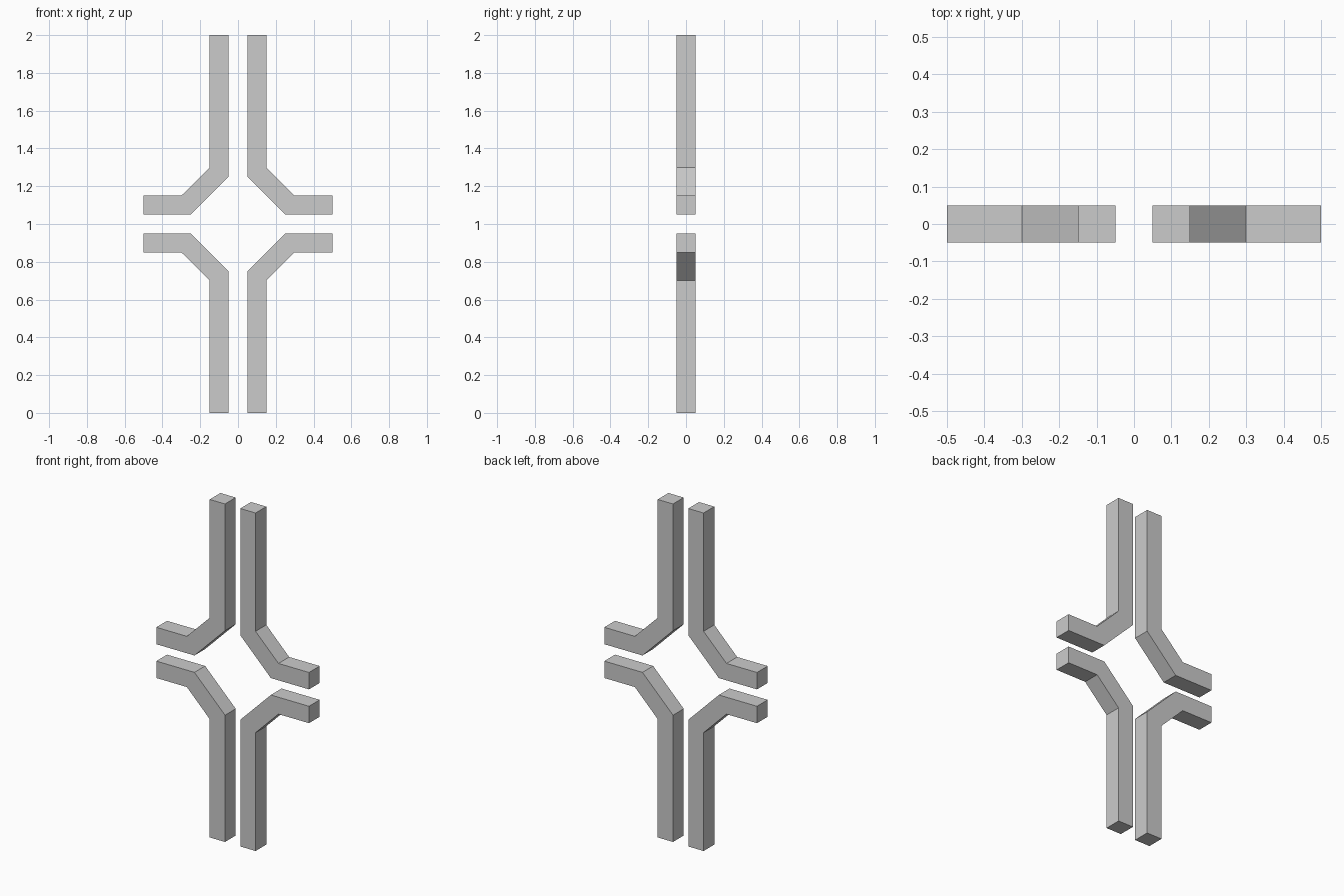
import bpy
import bmesh
from mathutils import Vector

cube = bpy.data.objects.get("Cube")
if cube:
    bpy.data.objects.remove(cube, do_unlink=True)

# Plain grey finish
GREY = (0.6, 0.6, 0.6, 1.0)
grey = bpy.data.materials.new("light grey")
grey.use_nodes = True
grey.diffuse_color = GREY
grey.node_tree.nodes["Principled BSDF"].inputs["Base Color"].default_value = GREY

DEPTH = 0.1
MID_HEIGHT = 1.0

# Outline of one bent bar, as x and height above the middle
OUTLINE = [(0.05, 1.0), (0.05, 0.25), (0.25, 0.05), (0.5, 0.05),
           (0.5, 0.15), (0.3, 0.15), (0.15, 0.3), (0.15, 1.0)]


def bent_bar(name, side, up):
    """Extrude the outline, mirrored into one quadrant."""
    bm = bmesh.new()
    verts = [bm.verts.new((side * x, -DEPTH / 2, MID_HEIGHT + up * z))
             for x, z in OUTLINE]
    face = bm.faces.new(verts)
    extruded = bmesh.ops.extrude_face_region(bm, geom=[face], use_keep_orig=True)
    moved = [v for v in extruded["geom"] if isinstance(v, bmesh.types.BMVert)]
    bmesh.ops.translate(bm, verts=moved, vec=Vector((0, DEPTH, 0)))
    bmesh.ops.recalc_face_normals(bm, faces=bm.faces)
    mesh = bpy.data.meshes.new(name)
    bm.to_mesh(mesh)
    bm.free()
    mesh.materials.append(grey)
    bar = bpy.data.objects.new(name, mesh)
    bpy.context.collection.objects.link(bar)
    return bar


# Four bars, one per quadrant
for side, side_name in ((1, "left"), (-1, "right")):
    for up, up_name in ((1, "upper"), (-1, "lower")):
        bent_bar(f"{up_name}_{side_name}_bent_bar", side, up)
